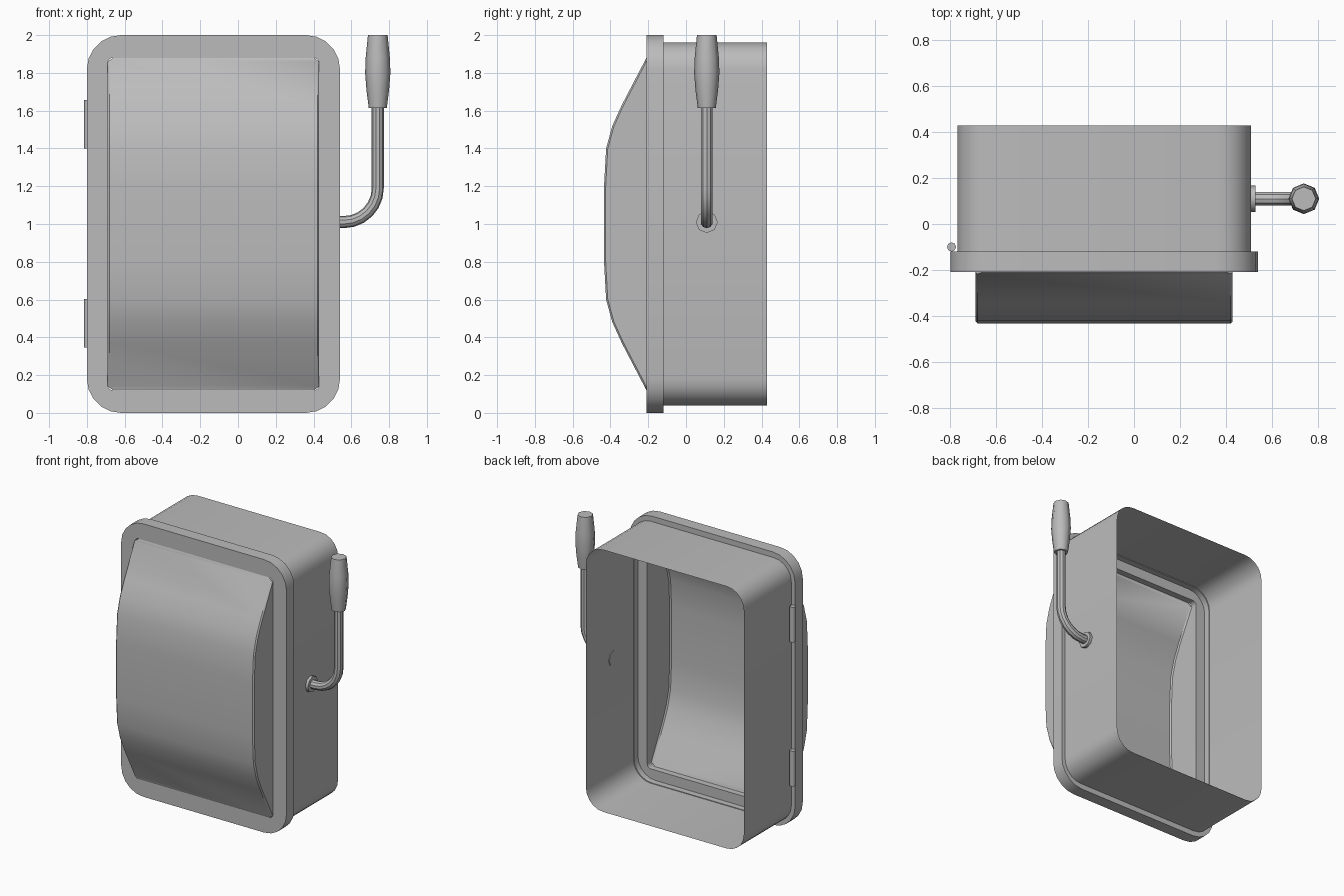
import bpy, bmesh, math
from mathutils import Matrix, Vector

cube = bpy.data.objects.get("Cube")
if cube:
    bpy.data.objects.remove(cube)

grey = bpy.data.materials.new("plain grey")
grey.use_nodes = True
colour = (0.5, 0.5, 0.5, 1)
grey.diffuse_color = colour
grey.node_tree.nodes["Principled BSDF"].inputs["Base Color"].default_value = colour

CX = -0.13   # centre line of the cabinet


def finish(bm, name, angle=35):
    bmesh.ops.remove_doubles(bm, verts=bm.verts, dist=0.0005)
    bmesh.ops.recalc_face_normals(bm, faces=bm.faces)
    mesh = bpy.data.meshes.new(name)
    bm.to_mesh(mesh)
    bm.free()
    mesh.materials.append(grey)
    mesh.polygons.foreach_set("use_smooth", [True] * len(mesh.polygons))
    mesh.set_sharp_from_angle(angle=math.radians(angle))
    obj = bpy.data.objects.new(name, mesh)
    bpy.context.collection.objects.link(obj)
    return obj


def rounded_loop(bm, half_w, half_h, r, y, seg=5):
    """Rounded rectangle standing upright at depth y."""
    verts = []
    for k, (sx, sz) in enumerate([(1, 1), (-1, 1), (-1, -1), (1, -1)]):
        for i in range(seg + 1):
            a = math.pi / 2 * (k + i / seg)
            verts.append(bm.verts.new((CX + sx * (half_w - r) + r * math.cos(a), y,
                                       1 + sz * (half_h - r) + r * math.sin(a))))
    return verts


def skin(bm, loops):
    for a, b in zip(loops, loops[1:]):
        n = len(a)
        for i in range(n):
            j = (i + 1) % n
            bm.faces.new((a[i], a[j], b[j], b[i]))


def tube_of_loops(name, specs):
    bm = bmesh.new()
    skin(bm, [rounded_loop(bm, *s) for s in specs])
    return finish(bm, name)


def lathe(name, rings, sides, matrix):
    """Capped turned part from (radius, height) rings."""
    bm = bmesh.new()
    loops = [[bm.verts.new(matrix @ Vector((r * math.cos(i * math.tau / sides),
                                            r * math.sin(i * math.tau / sides), h)))
              for i in range(sides)] for r, h in rings]
    skin(bm, loops)
    bm.faces.new(loops[0])
    bm.faces.new(loops[-1])
    return finish(bm, name, 50)


# Open-backed box
tube_of_loops("cabinet_shell", [(0.64, 0.96, 0.14, 0.43), (0.64, 0.96, 0.14, -0.12)])

# Door frame: rim, front face, opening and recessed inner face
tube_of_loops("door_frame", [
    (0.635, 0.955, 0.14, -0.165), (0.635, 0.955, 0.14, -0.12),
    (0.67, 1.0, 0.18, -0.12), (0.67, 1.0, 0.18, -0.21),
    (0.56, 0.88, 0.03, -0.21), (0.56, 0.88, 0.03, -0.165),
    (0.635, 0.955, 0.14, -0.165)])

# Bulging door panel, hollow behind
half = [(-0.22, 0.86), (-0.34, 0.63), (-0.39, 0.52), (-0.423, 0.40), (-0.434, 0.20)]
profile = half + [(y, -h) for y, h in reversed(half)]
bm = bmesh.new()
sides = []
for s in (-1, 1):
    x = CX + s * 0.56
    edge = [bm.verts.new((x, y, 1 + h)) for y, h in profile]
    base = [bm.verts.new((x, -0.21, 1 + h)) for h in (0.86, -0.86)]
    tips = [bm.verts.new((x - s * 0.03, -0.21, 1 + h)) for h in (0.88, -0.88)]
    bm.faces.new([base[0]] + edge + [base[1]])
    bm.faces.new((tips[0], base[0], edge[0]))
    bm.faces.new((tips[1], base[1], edge[-1]))
    sides.append([tips[0]] + edge + [tips[1]])
for i in range(len(profile) + 1):
    bm.faces.new((sides[0][i], sides[0][i + 1], sides[1][i + 1], sides[1][i]))
panel = finish(bm, "door_panel")
bevel = panel.modifiers.new("edge_bevel", 'BEVEL')
bevel.width = 0.01
bevel.segments = 1
bevel.limit_method = 'ANGLE'
bevel.angle_limit = math.radians(70)

# Hinges
for name, z in (("lower_hinge", 0.345), ("upper_hinge", 1.40)):
    lathe(name, [(0.02, 0), (0.02, 0.257)], 8, Matrix.Translation((-0.795, -0.1, z)))

# Lever: boss, bent rod and grip
lathe("lever_boss", [(0.058, 0), (0.058, 0.025)], 8,
      Matrix.Translation((0.505, 0.11, 1.01)) @ Matrix.Rotation(math.pi / 2, 4, 'Y'))

bm = bmesh.new()
bend = [(0.56 + 0.18 * math.sin(a), 1.19 - 0.18 * math.cos(a), a)
        for a in (math.pi / 2 * i / 6 for i in range(7))]
path = [(0.51, 1.01, 0)] + bend + [(0.74, 1.63, math.pi / 2)]
loops = []
for x, z, a in path:
    loop = []
    for i in range(10):
        t = i * math.tau / 10
        u = 0.032 * math.cos(t)
        loop.append(bm.verts.new((x - u * math.sin(a), 0.11 + 0.032 * math.sin(t),
                                  z + u * math.cos(a))))
    loops.append(loop)
skin(bm, loops)
finish(bm, "lever_rod")

lathe("lever_grip", [(0.048, 1.615), (0.06, 1.71), (0.067, 1.80), (0.064, 1.88), (0.052, 2.0)],
      8, Matrix.Translation((0.74, 0.11, 0)))
